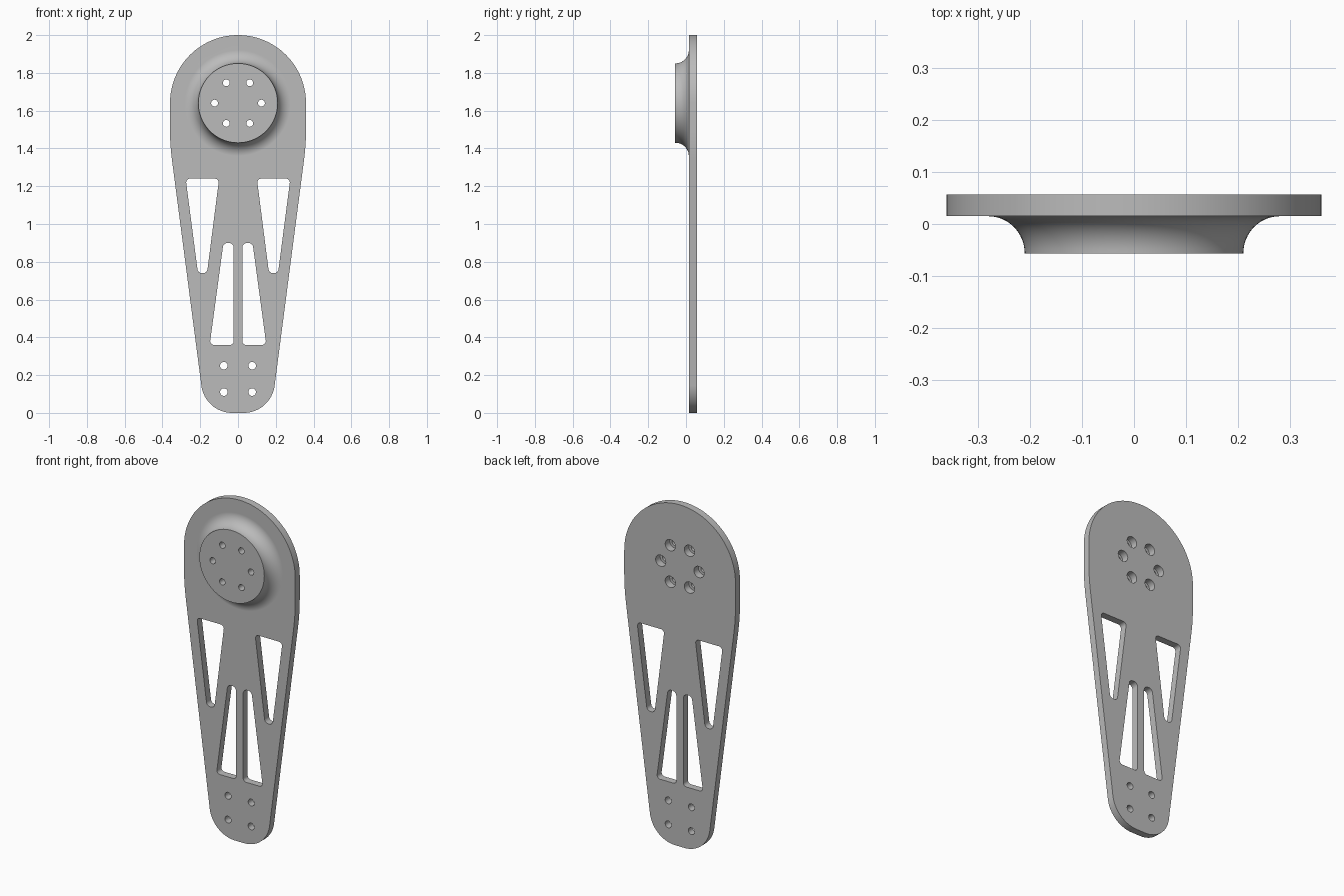
import bpy, bmesh, math
from mathutils import Vector

if "Cube" in bpy.data.objects:
    bpy.data.objects.remove(bpy.data.objects["Cube"])

FRONT, BACK, BOSS_FRONT = 0.015, 0.057, -0.057
BOSS_Z = 1.64

grey = bpy.data.materials.new("plain grey")
grey.diffuse_color = (0.5, 0.5, 0.5, 1)
grey.use_nodes = True
grey.node_tree.nodes["Principled BSDF"].inputs["Base Color"].default_value = grey.diffuse_color


def rounded(corners, steps=10):
    """Polygon in x, z with each (x, z, radius) corner replaced by an arc."""
    pts, n = [], len(corners)
    for i, (x, z, r) in enumerate(corners):
        c = Vector((x, z))
        a = (Vector(corners[i - 1][:2]) - c).normalized()
        b = (Vector(corners[(i + 1) % n][:2]) - c).normalized()
        half = a.angle(b) / 2
        centre = c + (a + b).normalized() * r / math.sin(half)
        start = c + a * r / math.tan(half) - centre
        end = c + b * r / math.tan(half) - centre
        sweep = math.atan2(start.x * end.y - start.y * end.x, start.dot(end))
        k = max(3, int(steps * abs(sweep) / 1.0))
        for j in range(k + 1):
            t = sweep * j / k
            p = centre + Vector((start.x * math.cos(t) - start.y * math.sin(t),
                                 start.x * math.sin(t) + start.y * math.cos(t)))
            if not pts or (p - pts[-1]).length > 1e-4:
                pts.append(p)
    if (pts[0] - pts[-1]).length < 1e-4:
        pts.pop()
    return pts


def circle(x, z, r, n=32):
    return [(x + r * math.cos(2 * math.pi * i / n),
             z + r * math.sin(2 * math.pi * i / n)) for i in range(n)]


def loft(bm, layers):
    """Capped solid through (outline, y) layers."""
    rings = [[bm.verts.new((p[0], y, p[1])) for p in pts] for pts, y in layers]
    for r0, r1 in zip(rings, rings[1:]):
        n = len(r0)
        for i in range(n):
            j = (i + 1) % n
            bm.faces.new((r0[i], r0[j], r1[j], r1[i]))
    bm.faces.new(rings[0])
    bm.faces.new(rings[-1])


def solid(name, lofts):
    bm = bmesh.new()
    for layers in lofts:
        loft(bm, layers)
    bmesh.ops.recalc_face_normals(bm, faces=bm.faces)
    me = bpy.data.meshes.new(name)
    bm.to_mesh(me)
    bm.free()
    me.materials.append(grey)
    ob = bpy.data.objects.new(name, me)
    bpy.context.collection.objects.link(ob)
    return ob


# Tapered plate with round top and rounded foot
half = [(0.175, 0, 0.165), (0.36, 1.42, 1.2), (0.36, 2.0, 0.36)]
outline = rounded(half + [(-x, z, r) for x, z, r in reversed(half)], 18)
plate = solid("mounting_plate", [[(outline, FRONT), (outline, BACK)]])

# Round boss with a concave fillet flaring into the plate
fillet = []
for i in range(13):
    a = math.pi / 2 * i / 12
    fillet.append((circle(0, BOSS_Z, 0.28 - 0.07 * math.cos(a), 96),
                   BOSS_FRONT + (FRONT - BOSS_FRONT) * math.sin(a)))
fillet.append((circle(0, BOSS_Z, 0.28, 96), 0.035))
boss = solid("boss", [fillet])

# Windows and bolt holes
upper = [(0.277, 1.24, 0.02), (0.10, 1.24, 0.02), (0.164, 0.74, 0.024), (0.212, 0.74, 0.024)]
lower = [(0.023, 0.90, 0.025), (0.077, 0.90, 0.025), (0.15, 0.36, 0.02), (0.023, 0.36, 0.02)]
bolts = [(0.124 * math.cos(k * math.pi / 3), BOSS_Z + 0.124 * math.sin(k * math.pi / 3))
         for k in range(6)]
holes = [circle(x, z, 0.018) for x, z in bolts]
for s in (-1, 1):
    holes += [rounded([(s * x, z, r) for x, z, r in w]) for w in (upper, lower)]
    holes += [circle(s * 0.075, z, 0.02) for z in (0.11, 0.25)]
through = solid("through_cutter", [[(h, -0.1), (h, 0.1)] for h in holes])

# Counterbores on the back
bores = [circle(x, z, 0.033) for x, z in bolts]
counter = solid("counterbore_cutter", [[(h, FRONT), (h, 0.1)] for h in bores])

bpy.context.view_layer.objects.active = plate
for tool, op in ((boss, 'UNION'), (through, 'DIFFERENCE'), (counter, 'DIFFERENCE')):
    m = plate.modifiers.new(tool.name, 'BOOLEAN')
    m.object, m.operation, m.solver = tool, op, 'EXACT'
    bpy.ops.object.modifier_apply(modifier=m.name)
    bpy.data.objects.remove(tool)

# Smooth curves, crisp edges, flat plate shading
bpy.ops.object.select_all(action='DESELECT')
plate.select_set(True)
bpy.ops.object.shade_smooth_by_angle(angle=math.radians(30))
wn = plate.modifiers.new("flat_shading", 'WEIGHTED_NORMAL')
wn.keep_sharp = True
